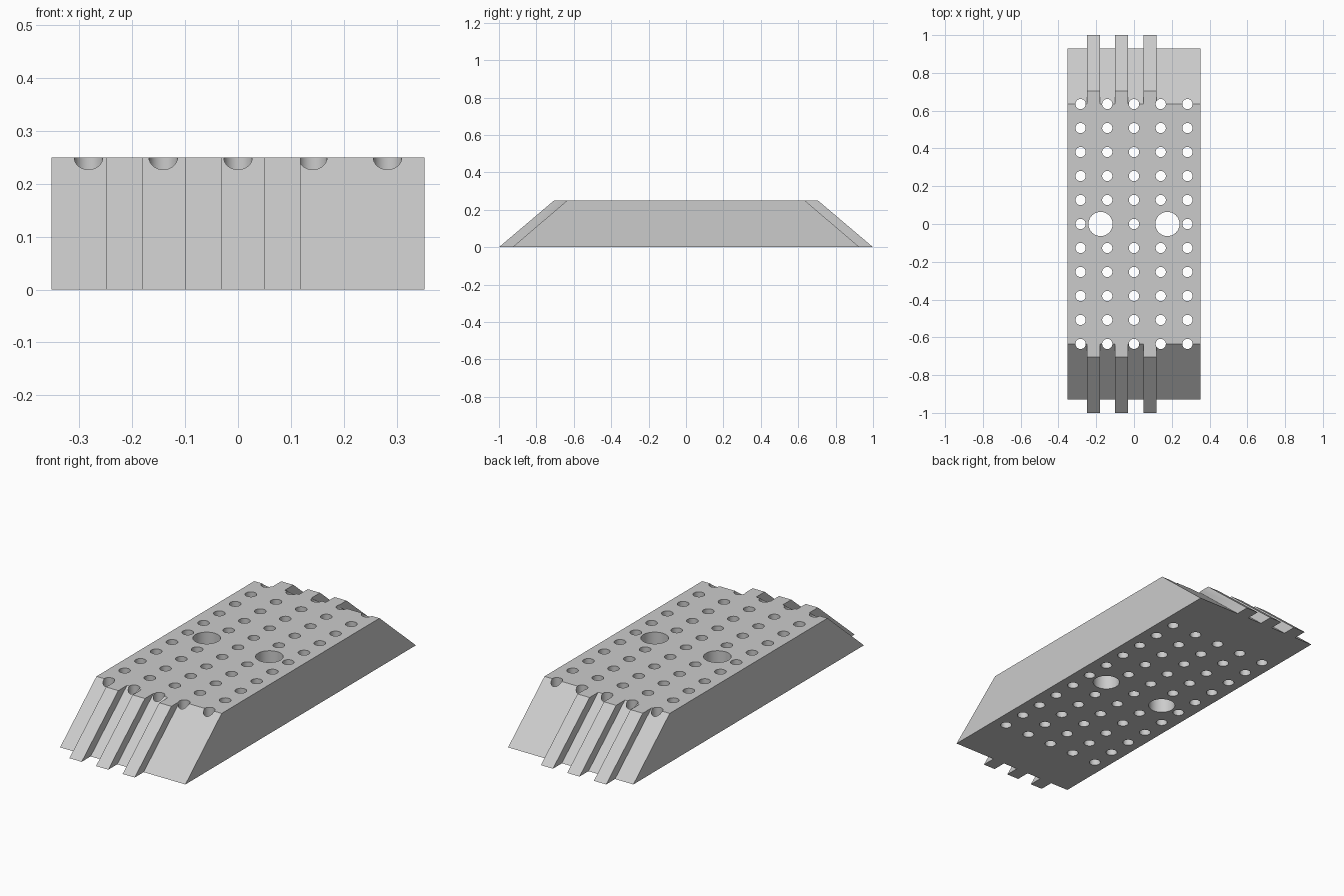
import bpy, bmesh, math
from mathutils import Matrix

if "Cube" in bpy.data.objects:
    bpy.data.objects.remove(bpy.data.objects["Cube"])

H = 0.25                      # block height
W = 0.353                     # half width
HOLE_R, BIG_R = 0.027, 0.064
FINS = [(-0.25, -0.181), (-0.10, -0.031), (0.05, 0.118)]

grey = bpy.data.materials.new("light_grey")
grey.diffuse_color = (0.6, 0.6, 0.6, 1)
grey.use_nodes = True
grey.node_tree.nodes["Principled BSDF"].inputs["Base Color"].default_value = grey.diffuse_color


def make_object(name, bm):
    bmesh.ops.recalc_face_normals(bm, faces=bm.faces)
    mesh = bpy.data.meshes.new(name)
    bm.to_mesh(mesh)
    bm.free()
    mesh.materials.append(grey)
    ob = bpy.data.objects.new(name, mesh)
    bpy.context.collection.objects.link(ob)
    return ob


def outline(body_y, fin_y):
    """Plan outline with three fins at each end."""
    edge = [(-W, -body_y)]
    for a, b in FINS:
        edge += [(a, -body_y), (a, -fin_y), (b, -fin_y), (b, -body_y)]
    edge.append((W, -body_y))
    return edge + [(x, -y) for x, y in reversed(edge)]


# Sloped block with ridged ends: lower and upper outlines joined by side walls
bm = bmesh.new()
low = [bm.verts.new((x, y, 0)) for x, y in outline(0.928, 1.0)]
top = [bm.verts.new((x, y, H)) for x, y in outline(0.635, 0.705)]
bm.faces.new(low[::-1])
bm.faces.new(top)
n = len(low)
for i in range(n):
    j = (i + 1) % n
    bm.faces.new((low[i], low[j], top[j], top[i]))
block = make_object("perforated_block", bm)

# Through holes: a 5 x 11 grid of small ones and two large ones in the middle row
bm = bmesh.new()


def hole(x, y, r, seg):
    bmesh.ops.create_cone(bm, cap_ends=True, segments=seg, radius1=r, radius2=r,
                          depth=H + 0.2, matrix=Matrix.Translation((x, y, H / 2)))


for col in range(-2, 3):
    for row in range(-5, 6):
        if row == 0 and abs(col) == 1:
            continue          # the large holes take this place
        hole(col * 0.1415, row * 0.127, HOLE_R, 32)
for side in (-1, 1):
    hole(side * 0.177, 0, BIG_R, 48)
cutter = make_object("hole_cutter", bm)
cutter.hide_render = True

mod = block.modifiers.new("holes", 'BOOLEAN')
mod.operation = 'DIFFERENCE'
mod.solver = 'EXACT'
mod.object = cutter
bpy.context.view_layer.objects.active = block
block.select_set(True)
bpy.ops.object.modifier_apply(modifier=mod.name)
bpy.data.objects.remove(cutter, do_unlink=True)
bpy.ops.object.shade_smooth_by_angle(angle=math.radians(30))
